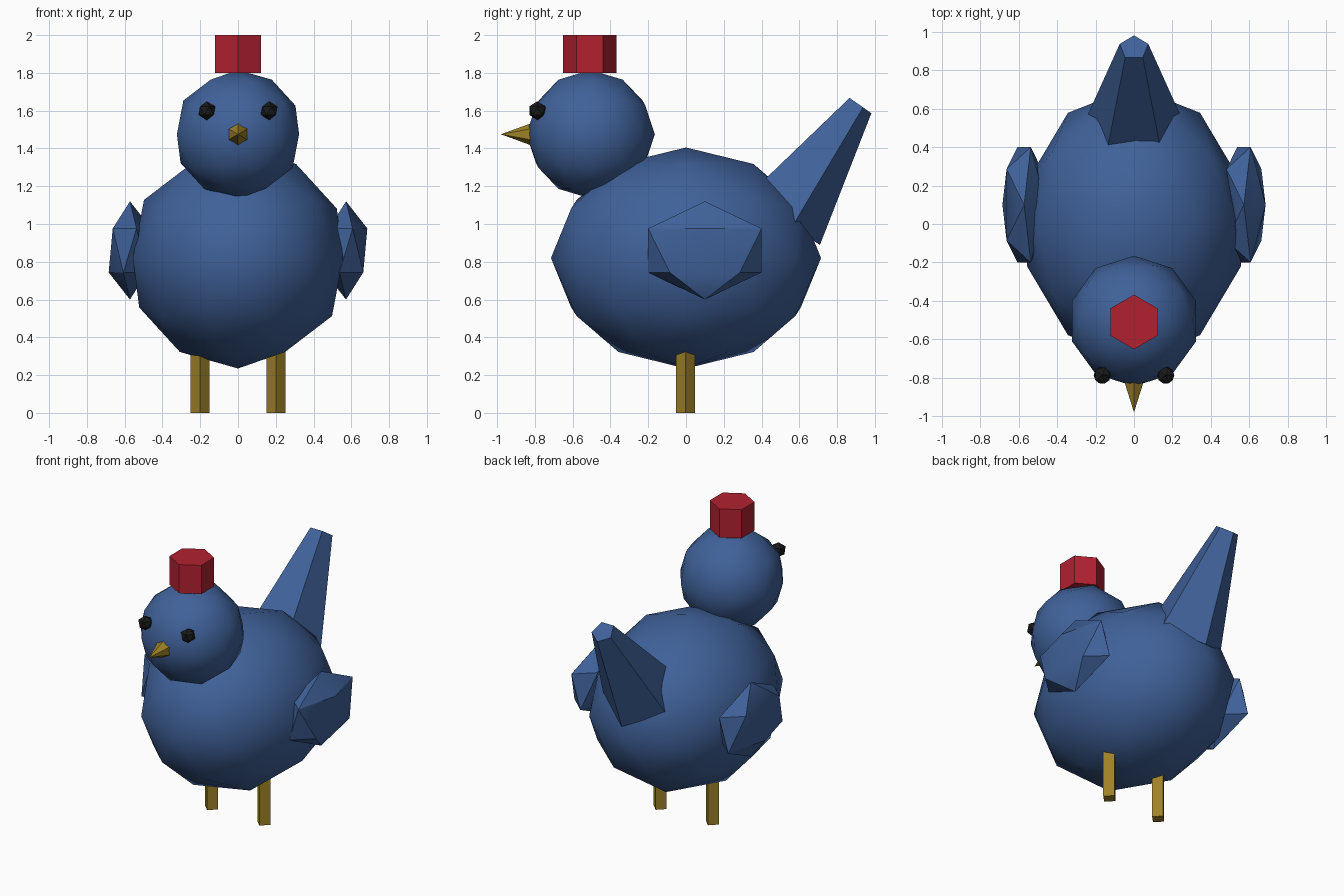
import bpy
import math

default = bpy.data.objects.get("Cube")
if default:
    bpy.data.objects.remove(default, do_unlink=True)


def make_material(name, rgb):
    mat = bpy.data.materials.new(name)
    mat.use_nodes = True
    color = (*rgb, 1.0)
    mat.diffuse_color = color
    bsdf = mat.node_tree.nodes["Principled BSDF"]
    bsdf.inputs["Base Color"].default_value = color
    bsdf.inputs["Roughness"].default_value = 0.8
    return mat


blue = make_material("feather_blue", (0.05, 0.12, 0.32))
red = make_material("comb_red", (0.44, 0.015, 0.03))
gold = make_material("beak_gold", (0.34, 0.22, 0.02))
black = make_material("eye_black", (0.01, 0.01, 0.01))


def finish(name, mat, smooth=False):
    """Name and colour the newest object, optionally smoothing soft edges."""
    obj = bpy.context.object
    obj.name = name
    obj.data.materials.append(mat)
    if smooth:
        bpy.ops.object.transform_apply(location=False, rotation=False, scale=True)
        bpy.ops.object.shade_smooth_by_angle(angle=math.radians(30))
    return obj


def ball(name, mat, location, radii, level, smooth=True):
    bpy.ops.mesh.primitive_ico_sphere_add(subdivisions=level, radius=1, location=location)
    bpy.context.object.scale = radii
    return finish(name, mat, smooth)


def taper(name, mat, sides, r1, r2, base, length, tilt=0.0):
    """Cone or prism starting at base, its axis tilted about x."""
    axis = (0, -math.sin(tilt), math.cos(tilt))
    center = [b + a * length / 2 for b, a in zip(base, axis)]
    bpy.ops.mesh.primitive_cone_add(vertices=sides, radius1=r1, radius2=r2, depth=length,
                                    location=center, rotation=(tilt, 0, 0))
    return finish(name, mat)


# Body and head
ball("body", blue, (0, 0, 0.82), (0.585, 0.715, 0.585), 2)
ball("head", blue, (0, -0.505, 1.475), (0.34, 0.34, 0.34), 2)

# Comb, beak and raised tail
taper("comb", red, 6, 0.142, 0.142, (0, -0.51, 1.8), 0.2)
taper("beak", gold, 6, 0.062, 0, (0, -0.81, 1.475), 0.17, math.radians(90))
taper("tail", blue, 5, 0.255, 0.078, (0, 0.5, 1.035), 0.728, math.radians(-35))

# Paired wings, eyes and legs
for side, sign in (("left", 1), ("right", -1)):
    ball(side + "_wing", blue, (sign * 0.572, 0.1, 0.86), (0.126, 0.353, 0.26), 1)
    ball(side + "_eye", black, (sign * 0.165, -0.787, 1.6), (0.05, 0.05, 0.05), 1, False)
    taper(side + "_leg", gold, 4, 0.05, 0.05, (sign * 0.202, -0.003, 0), 0.36)
